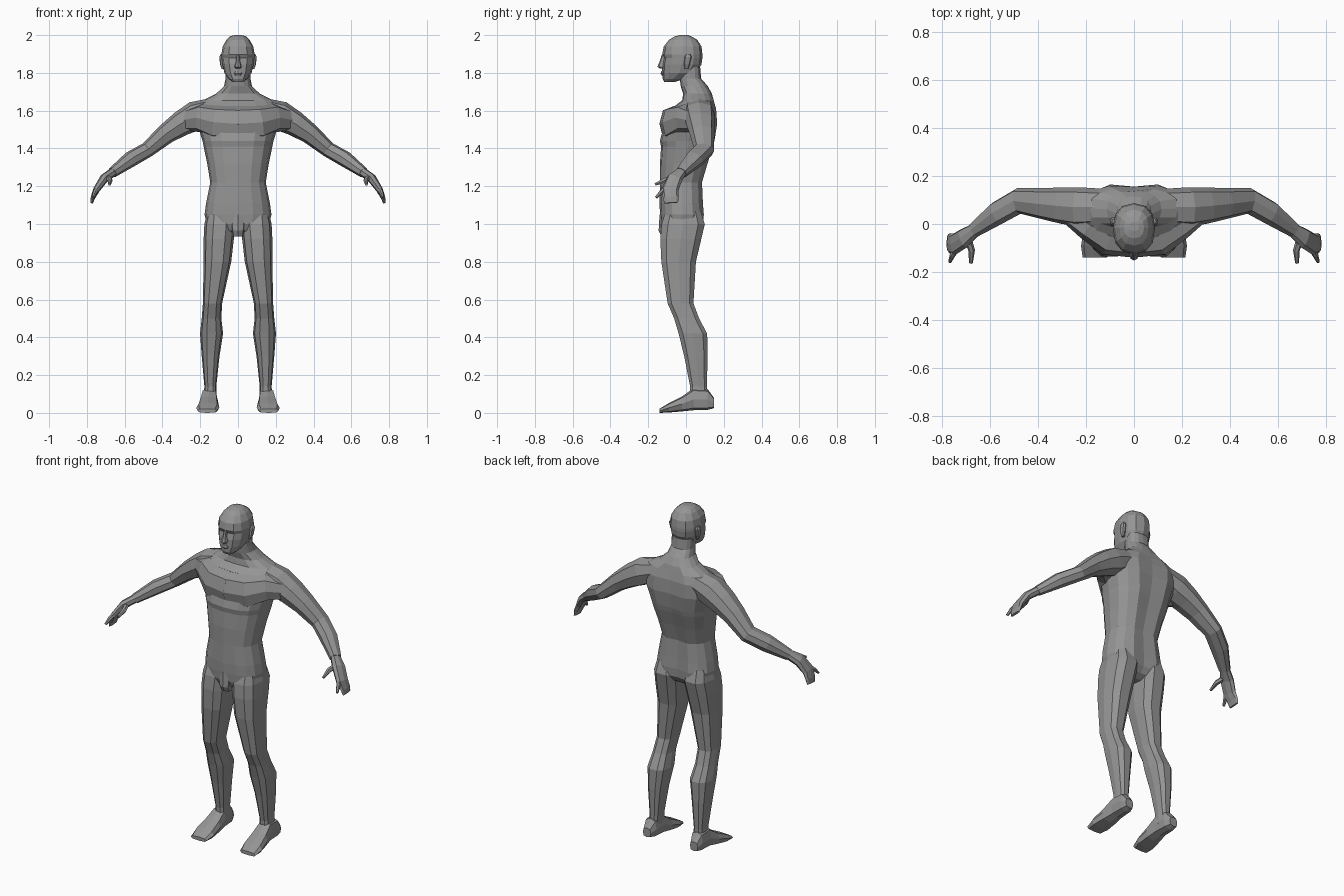
import bpy, bmesh
from math import cos, sin, pi, copysign
from mathutils import Vector as V

# dark grey skin
skin = bpy.data.materials.new("dark_grey")
skin.diffuse_color = (0.3, 0.3, 0.3, 1)


def soft(v, p):
    return copysign(abs(v) ** p, v) if abs(v) > 1e-6 else 0.0


def loft(name, rings, n=8, p=0.8, side=1, groove=None):
    """Skin a closed tube through rings of (centre, half axis, half axis)."""
    bm = bmesh.new()
    loops = []
    for k, (c, u, w) in enumerate(rings):
        loop = []
        for i in range(n):
            a = 2 * pi * i / n
            q = c + u * soft(cos(a), p) + w * soft(sin(a), p)
            if groove and 4 * i == n:
                q.y -= groove[k]
            loop.append(bm.verts.new((q.x * side, q.y, q.z)))
        loops.append(loop)
    for a, b in zip(loops, loops[1:]):
        for i in range(n):
            j = (i + 1) % n
            bm.faces.new((a[i], a[j], b[j], b[i]))
    bm.faces.new(loops[0])
    bm.faces.new(loops[-1])
    bmesh.ops.recalc_face_normals(bm, faces=bm.faces)
    me = bpy.data.meshes.new(name)
    bm.to_mesh(me)
    bm.free()
    me.materials.append(skin)
    ob = bpy.data.objects.new(name, me)
    bpy.context.collection.objects.link(ob)
    return ob


def level(rows):
    """Horizontal rings from (z, x0, x1, y0, y1)."""
    return [(V(((a + b) / 2, (c + d) / 2, z)), V(((b - a) / 2, 0, 0)), V((0, (d - c) / 2, 0)))
            for z, a, b, c, d in rows]


def central(rows):
    """Horizontal symmetric rings from (z, half width, y0, y1)."""
    return level([(z, -w, w, a, b) for z, w, a, b in rows])


def upright(rows):
    """Rings facing along y from (y, x0, x1, z0, z1)."""
    return [(V(((a + b) / 2, y, (c + d) / 2)), V(((b - a) / 2, 0, 0)), V((0, 0, (d - c) / 2)))
            for y, a, b, c, d in rows]


def limb(rows):
    """Rings square to a path of (x, y, z, half thickness, half width)."""
    pts = [V(r[:3]) for r in rows]
    out = []
    for i, r in enumerate(rows):
        t = (pts[min(i + 1, len(pts) - 1)] - pts[max(i - 1, 0)]).normalized()
        ref = V((0, 1, 0)) if abs(t.y) < 0.75 else V((1, 0, 0))
        u = (ref - t * ref.dot(t)).normalized()
        out.append((pts[i], u * r[4], t.cross(u) * r[3]))
    return out


def fuse(base, parts):
    """Union the parts into the base and drop them."""
    for part in parts:
        m = base.modifiers.new("union", 'BOOLEAN')
        m.operation, m.solver, m.object = 'UNION', 'EXACT', part
    bpy.context.view_layer.update()
    dg = bpy.context.evaluated_depsgraph_get()
    me = bpy.data.meshes.new_from_object(base.evaluated_get(dg))
    base.modifiers.clear()
    base.data = me
    me.materials.clear()
    me.materials.append(skin)
    for part in parts:
        bpy.data.objects.remove(part)


# torso and neck
torso = central([
    (0.945, .04, -.09, .03), (0.965, .10, -.12, .07), (1.00, .166, -.134, .097),
    (1.05, .177, -.138, .102), (1.11, .169, -.14, .097), (1.22, .147, -.138, .092),
    (1.32, .163, -.138, .122), (1.41, .182, -.132, .152), (1.44, .188, -.138, .160),
    (1.53, .216, -.115, .174), (1.61, .228, -.078, .167), (1.655, .185, -.02, .152),
    (1.69, .115, -.015, .137), (1.73, .074, -.028, .115), (1.77, .066, -.033, .08),
    (1.83, .066, -.033, .075)])
spine = [0, .01, .015, .018, .015, .015, .018, .018, .018, .018, .012, .01, 0, 0, 0, 0]
body = loft("body", torso, 16, .82, groove=spine)
parts = [loft("groin", central([(.935, .03, -.13, -.06), (.965, .036, -.145, -.05),
                                (1.05, .045, -.14, -.06)]))]

# chest muscle running into the shoulder
chest = limb([(-.01, -.066, 1.53, .094, .075), (.11, -.052, 1.535, .092, .078),
              (.19, -.005, 1.56, .075, .062), (.28, .06, 1.55, .055, .05)])
# shoulder to wrist
arm = limb([
    (.10, .07, 1.62, .055, .075), (.225, .07, 1.573, .078, .083), (.30, .077, 1.532, .067, .076),
    (.38, .085, 1.478, .054, .065), (.48, .096, 1.393, .041, .054), (.57, .045, 1.342, .042, .05),
    (.665, -.025, 1.272, .028, .032)])
# palm, mitten fingers, index finger and thumb
hand = limb([
    (.655, -.018, 1.28, .024, .026), (.71, -.06, 1.24, .024, .042), (.75, -.085, 1.18, .018, .045),
    (.768, -.08, 1.14, .012, .042), (.775, -.078, 1.112, .007, .036)])
index = limb([(.73, -.09, 1.205, .014, .014), (.757, -.13, 1.17, .012, .012), (.768, -.158, 1.14, .007, .007)])
thumb = limb([(.695, -.055, 1.25, .016, .016), (.677, -.11, 1.232, .014, .014), (.68, -.163, 1.21, .008, .008)])

# thigh to ankle
leg = level([
    (1.07, .04, .16, -.11, .08), (1.00, .014, .178, -.134, .104), (.92, .022, .182, -.14, .085),
    (.80, .036, .182, -.134, .056), (.58, .084, .186, -.10, .042), (.50, .088, .192, -.065, .072),
    (.42, .079, .201, -.042, .115), (.30, .098, .192, -.012, .117), (.14, .115, .178, .02, .112),
    (.06, .113, .183, .02, .115)])
# heel to toe
foot = upright([
    (.148, .13, .182, .025, .08), (.115, .115, .192, .016, .125), (.04, .11, .195, .014, .13),
    (-.02, .103, .208, .008, .088), (-.09, .099, .221, .002, .052), (-.14, .112, .214, 0, .022)])

for s in (1, -1):
    parts += [loft("chest", chest, side=s), loft("arm", arm, side=s), loft("hand", hand, side=s),
              loft("index_finger", index, 6, 1, s), loft("thumb", thumb, 6, 1, s),
              loft("leg", leg, 10, .75, s), loft("foot", foot, p=.65, side=s)]
fuse(body, parts)

# head with nose, lips and ears
head = loft("head", central([
    (1.752, .028, -.115, -.06), (1.768, .05, -.124, -.01), (1.80, .072, -.126, .055),
    (1.845, .083, -.126, .082), (1.880, .087, -.117, .087), (1.898, .088, -.126, .087),
    (1.94, .081, -.118, .082), (1.975, .061, -.09, .06), (1.993, .042, -.06, .03),
    (2.00, .02, -.03, .01)]), 12, .85)
face = [loft("nose", central([(1.822, .014, -.135, -.09), (1.832, .019, -.152, -.09),
                              (1.86, .012, -.14, -.09), (1.895, .009, -.129, -.09)])),
        loft("lips", central([(1.786, .014, -.128, -.09), (1.797, .024, -.135, -.09),
                              (1.81, .015, -.13, -.09)]))]
for s in (1, -1):
    face.append(loft("ear", level([(1.82, .07, .086, -.008, .012), (1.845, .07, .095, -.01, .02),
                                   (1.885, .07, .099, -.008, .03), (1.90, .07, .092, 0, .022)]), side=s))
fuse(head, face)
